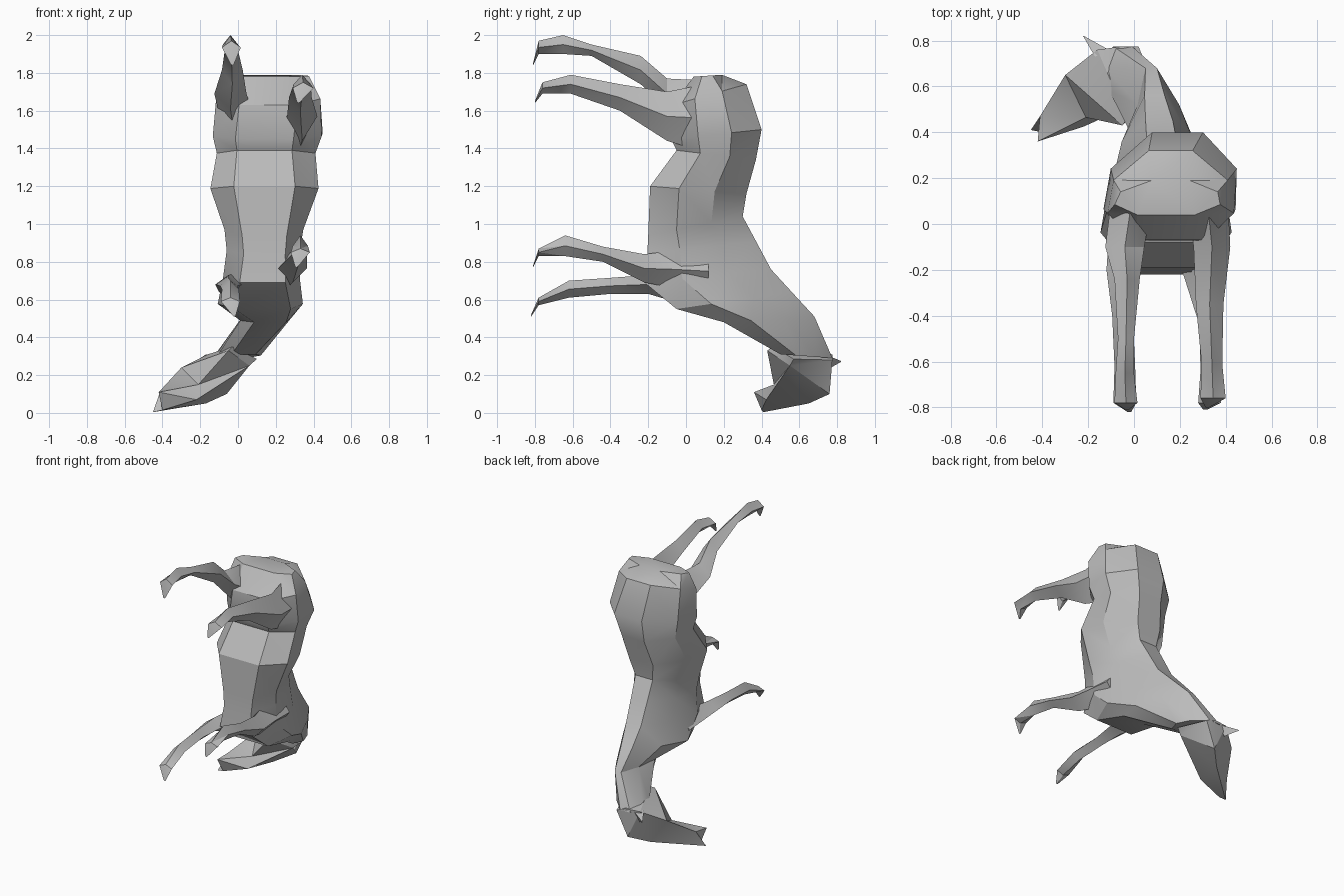
import bpy, bmesh, math

grey = bpy.data.materials.new("plain grey")
grey.diffuse_color = (0.5, 0.5, 0.5, 1)


def loft(name, rings):
    """Skin a list of equal-length point rings and cap both ends."""
    bm = bmesh.new()
    vs = [[bm.verts.new(p) for p in ring] for ring in rings]
    n = len(rings[0])
    for a, b in zip(vs, vs[1:]):
        for i in range(n):
            j = (i + 1) % n
            bm.faces.new((a[i], a[j], b[j], b[i]))
    bm.faces.new(vs[0])
    bm.faces.new(vs[-1])
    bmesh.ops.triangulate(bm, faces=bm.faces[:])
    bmesh.ops.recalc_face_normals(bm, faces=bm.faces[:])
    me = bpy.data.meshes.new(name)
    bm.to_mesh(me)
    bm.free()
    me.materials.append(grey)
    ob = bpy.data.objects.new(name, me)
    bpy.context.collection.objects.link(ob)
    bpy.context.view_layer.objects.active = ob
    ob.select_set(True)
    bpy.ops.object.shade_smooth_by_angle(angle=math.radians(30))
    ob.select_set(False)
    return ob


# torso cross-section: (belly-to-spine fraction, half-width factor)
SECTION = [(0, -.55), (0, .55), (.3, 1), (.67, .92), (1, .36),
           (1, -.36), (.67, -.92), (.3, -1)]


def torso_ring(fy, fz, by, bz, cf, cb, hw, k):
    """Belly y z, spine y z, centre x at belly and spine, half width, spine width scale."""
    return [(cf + (cb - cf) * t + w * hw * (1 + (k - 1) * t),
             fy + (by - fy) * t, fz + (bz - fz) * t) for t, w in SECTION]


# rump, barrel, chest and neck
loft("torso_and_neck", [torso_ring(*s) for s in (
    (.04, 1.78, .19, 1.79, .14, .16, .23, 1.0),
    (-.07, 1.63, .32, 1.74, .16, .16, .28, .95),
    (-.08, 1.45, .40, 1.50, .14, .19, .28, 1.1),
    (-.05, 1.39, .37, 1.34, .14, .17, .265, .95),
    (-.19, 1.20, .32, 1.16, .14, .14, .295, .9),
    (-.20, .94, .30, 1.04, .14, .13, .215, .9),
    (-.205, .84, .37, .91, .14, .12, .20, .9),
    (-.22, .69, .45, .76, .13, .11, .22, .75),
    (-.05, .55, .56, .64, .13, .09, .27, .45),
    (.20, .48, .68, .51, .17, .075, .155, .45),
    (.50, .31, .775, .29, .03, -.05, .115, 1.0),
)])

# head turned to one side: cheek brow, cheek jaw, far jaw, far brow
loft("head", [
    [(-.05, .775, .31), (-.03, .46, .35), (.10, .57, .285), (.02, .775, .28)],
    [(-.16, .76, .31), (-.05, .43, .33), (.06, .55, .25), (-.06, .76, .10)],
    [(-.30, .65, .24), (-.21, .465, .15), (-.22, .425, .07), (-.17, .65, .05)],
    [(-.41, .47, .12), (-.42, .36, .11), (-.40, .40, .015), (-.45, .41, .004)],
])

# ear
loft("ear", [
    [(-.17, .73, .31), (-.11, .76, .30), (-.15, .75, .23)],
    [(-.222, .82, .275), (-.218, .82, .275), (-.22, .82, .27)],
])


def leg(name, stations):
    """Diamond-section leg: y, top z, bottom z, centre x, half width."""
    loft(name, [[(x, y, t), (x + w, y, (t + b) / 2), (x, y, b), (x - w, y, (t + b) / 2)]
                for y, t, b, x, w in stations])


leg("hind_leg_left", [
    (.10, 1.76, 1.40, -.01, .09), (-.10, 1.77, 1.61, -.04, .085),
    (-.24, 1.89, 1.74, -.03, .055), (-.50, 1.95, 1.89, -.035, .035),
    (-.65, 2.0, 1.90, -.04, .04), (-.78, 1.97, 1.90, -.035, .05),
    (-.81, 1.85, 1.84, -.03, .008)])
leg("hind_leg_right", [
    (.10, 1.74, 1.38, .32, .09), (-.10, 1.70, 1.44, .34, .08),
    (-.35, 1.74, 1.60, .33, .06), (-.61, 1.79, 1.69, .34, .045),
    (-.76, 1.75, 1.69, .345, .055), (-.80, 1.65, 1.64, .32, .008)])
leg("front_leg_right", [
    (.12, .86, .64, .25, .085), (-.06, .86, .66, .26, .085), (-.22, .84, .69, .29, .075),
    (-.44, .88, .80, .325, .04), (-.64, .94, .83, .33, .04),
    (-.78, .87, .83, .33, .05), (-.81, .78, .77, .31, .008)])
leg("front_leg_left", [
    (.10, .74, .54, -.01, .09), (-.20, .73, .63, -.05, .07),
    (-.40, .715, .63, -.05, .045), (-.62, .70, .61, -.04, .045),
    (-.78, .61, .57, -.04, .05), (-.82, .52, .51, -.02, .008)])
